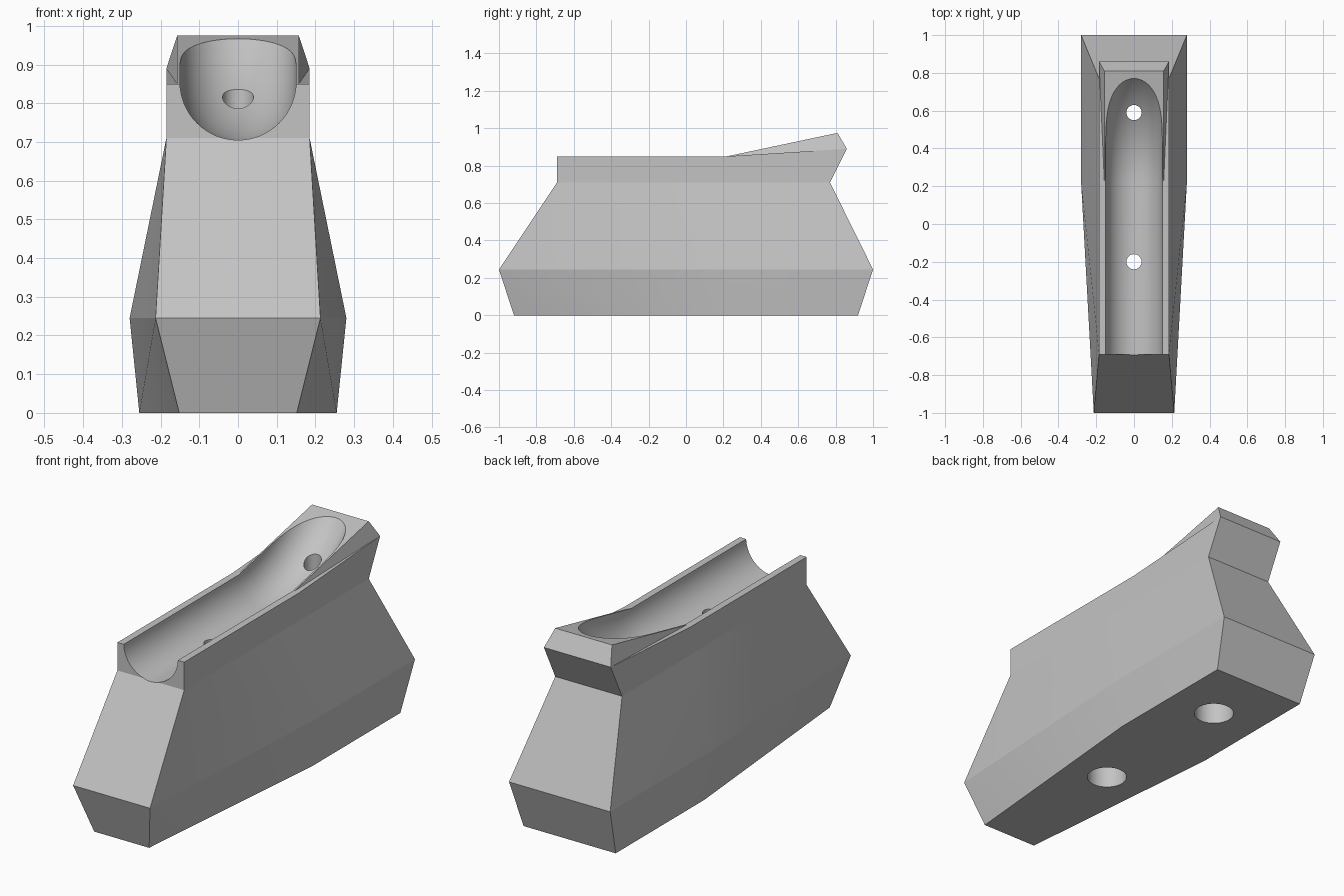
import bpy, bmesh, math
from mathutils import Vector

if "Cube" in bpy.data.objects:
    bpy.data.objects.remove(bpy.data.objects["Cube"])

grey = bpy.data.materials.new("plain grey")
grey.diffuse_color = (0.55, 0.55, 0.55, 1)
grey.use_nodes = True
grey.node_tree.nodes["Principled BSDF"].inputs["Base Color"].default_value = grey.diffuse_color


def make_object(name, bm):
    bmesh.ops.recalc_face_normals(bm, faces=bm.faces)
    mesh = bpy.data.meshes.new(name)
    bm.to_mesh(mesh)
    bm.free()
    mesh.materials.append(grey)
    obj = bpy.data.objects.new(name, mesh)
    bpy.context.collection.objects.link(obj)
    return obj


def make_cylinder(name, radius, y, z0, z1):
    bm = bmesh.new()
    bmesh.ops.create_cone(bm, cap_ends=True, segments=48, radius1=radius,
                          radius2=radius, depth=z1 - z0)
    bmesh.ops.translate(bm, verts=bm.verts, vec=(0, y, (z0 + z1) / 2))
    return make_object(name, bm)


# Body: half sections at the front, middle and back, from the base up to the inner top edge
sections = [
    [(.152, -.92, 0), (.213, -1, .245), (.185, -.69, .71), (.185, -.69, .85), (.157, -.69, .85)],
    [(.255, .22, 0), (.28, .22, .245), (.185, .22, .71), (.185, .22, .85), (.157, .22, .85)],
    [(.255, .92, 0), (.28, 1, .245), (.185, .77, .71), (.185, .86, .89), (.157, .81, .975)],
]
bm = bmesh.new()
right = [[bm.verts.new(p) for p in s] for s in sections]
left = [[bm.verts.new((-x, y, z)) for x, y, z in s] for s in sections]
for j in range(2):
    # Side walls and top rims
    for side in (right, left):
        for i in range(4):
            a, b, c, d = side[j][i], side[j][i + 1], side[j + 1][i + 1], side[j + 1][i]
            bm.faces.new((a, b, d))
            bm.faces.new((b, c, d))
    # Base and top
    for i in (0, 4):
        bm.faces.new((right[j][i], right[j + 1][i], left[j + 1][i], left[j][i]))
# Front and back faces
for j in (0, 2):
    for i in range(4 if j else 2):
        bm.faces.new((right[j][i], right[j][i + 1], left[j][i + 1], left[j][i]))
bm.faces.new(right[0][2:5] + left[0][2:5][::-1])
body = make_object("body", bm)

# Round channel: straight along the top, then bending upward at the back
RADIUS, BEND, CENTRE_Z, BEND_Y, SIDES = .15, .56, .855, .22, 64
path = [(-1.2, CENTRE_Z, 0)]
for k in range(26):
    t = math.radians(3 * k)
    path.append((BEND_Y + BEND * math.sin(t), CENTRE_Z + BEND * (1 - math.cos(t)), t))
bm = bmesh.new()
rings = []
for y, z, t in path:
    up = Vector((0, -math.sin(t), math.cos(t)))
    ring = []
    for k in range(SIDES):
        a = 2 * math.pi * k / SIDES
        ring.append(bm.verts.new(Vector((RADIUS * math.cos(a), y, z)) + up * RADIUS * math.sin(a)))
    rings.append(ring)
for r0, r1 in zip(rings, rings[1:]):
    for k in range(SIDES):
        n = (k + 1) % SIDES
        bm.faces.new((r0[k], r0[n], r1[n], r1[k]))
bm.faces.new(rings[0])
bm.faces.new(rings[-1])
cutters = [make_object("channel_cutter", bm)]

# Bolt holes, widened from below
for y in (-.2, .59):
    cutters.append(make_cylinder("bolt_hole_cutter", .04, y, -.1, .9))
    cutters.append(make_cylinder("wide_hole_cutter", .093, y, -.1, .5))

# Cut and tidy up
bpy.context.view_layer.objects.active = body
body.select_set(True)
for cutter in cutters:
    mod = body.modifiers.new("cut", 'BOOLEAN')
    mod.operation = 'DIFFERENCE'
    mod.solver = 'EXACT'
    mod.object = cutter
    bpy.ops.object.modifier_apply(modifier=mod.name)
    bpy.data.objects.remove(cutter)
bpy.ops.object.shade_smooth_by_angle(angle=math.radians(10))
